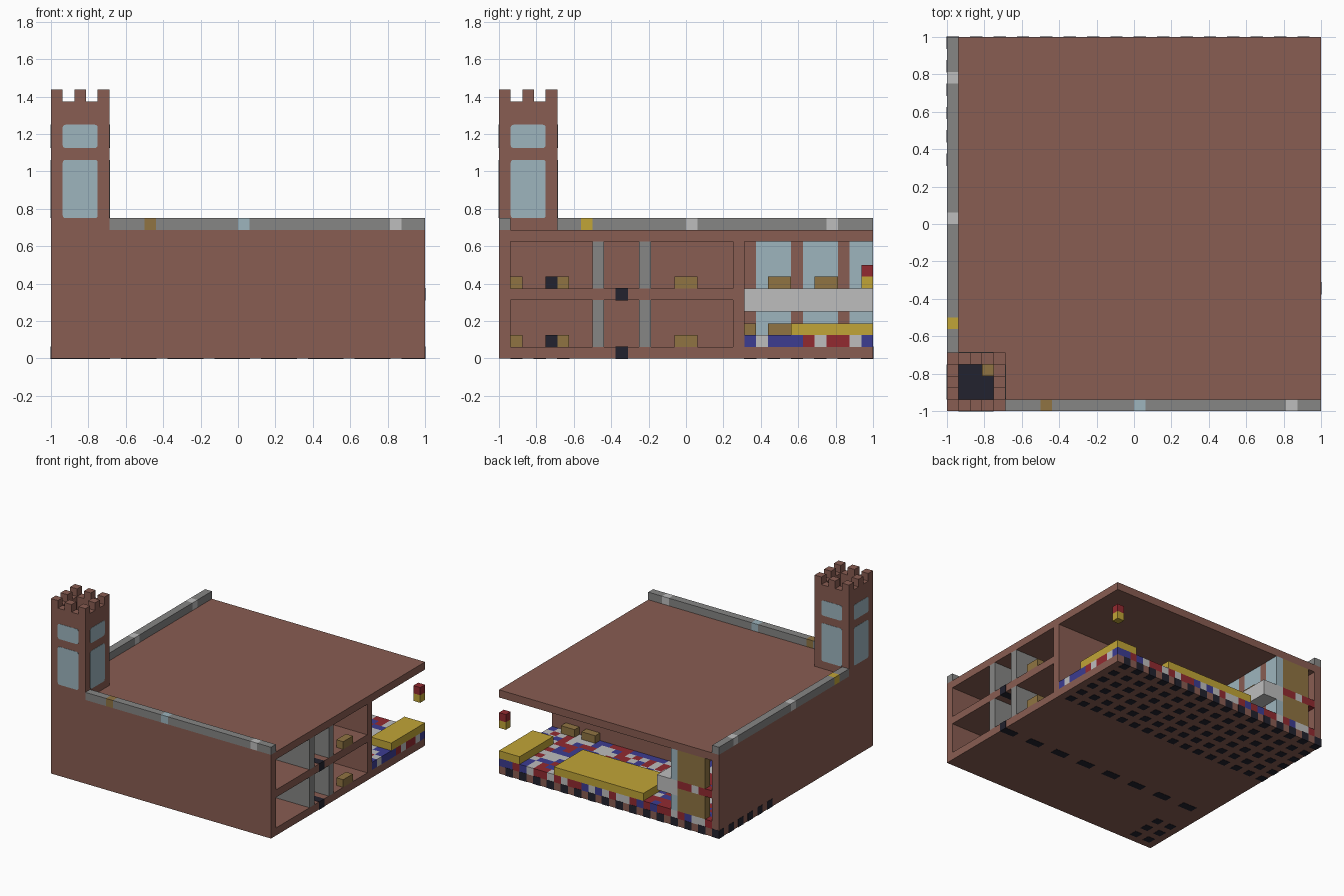
import bpy, bmesh, random
from mathutils import Vector

random.seed(7)
U = 1 / 16      # one block
EPS = 0.03      # how far flush inlays stand proud, in blocks

cube = bpy.data.objects.get("Cube")
if cube:
    bpy.data.objects.remove(cube, do_unlink=True)


def material(name, rgb):
    linear = [((c / 255 + 0.055) / 1.055) ** 2.4 for c in rgb] + [1]
    m = bpy.data.materials.new(name)
    m.use_nodes = True
    m.diffuse_color = linear
    m.node_tree.nodes["Principled BSDF"].inputs["Base Color"].default_value = linear
    return m


BRICK = material("brick", (137, 93, 82))
GREY = material("stone grey", (134, 134, 133))
GLASS = material("pale blue glass", (157, 181, 190))
WHITE = material("white", (190, 190, 190))
YELLOW = material("yellow", (193, 165, 55))
RED = material("red", (146, 42, 48))
BLUE = material("blue", (60, 60, 145))
BROWN = material("brown", (144, 116, 66))
BLACK = material("black", (34, 34, 46))


def blocks(name, boxes, mats, pick=None, grow=0, round_axis=None):
    """One object from boxes (x0, y0, z0, x1, y1, z1) in block units."""
    if not isinstance(mats, list):
        mats = [mats]
    bm = bmesh.new()
    for i, b in enumerate(boxes):
        lo = Vector(b[:3]) - Vector((grow,) * 3)
        hi = Vector(b[3:]) + Vector((grow,) * 3)
        verts = bmesh.ops.create_cube(bm, size=1)["verts"]
        for v in verts:
            v.co = [lo[k] + (v.co[k] + 0.5) * (hi[k] - lo[k]) for k in range(3)]
        for f in {f for v in verts for f in v.link_faces}:
            f.material_index = pick[i] if pick else 0
        if round_axis is not None:
            edges = {e for v in verts for e in v.link_edges
                     if abs((e.verts[0].co - e.verts[1].co)[round_axis]) > 0.001}
            bmesh.ops.bevel(bm, geom=list(edges), offset=0.25, segments=3,
                            profile=0.5, affect='EDGES')
    for v in bm.verts:
        v.co = (v.co.x * U - 1, v.co.y * U - 1, v.co.z * U)
    bmesh.ops.recalc_face_normals(bm, faces=bm.faces)
    mesh = bpy.data.meshes.new(name)
    bm.to_mesh(mesh)
    bm.free()
    for m in mats:
        mesh.materials.append(m)
    ob = bpy.data.objects.new(name, mesh)
    bpy.context.collection.objects.link(ob)
    return ob


def unit(x, y, z):
    return (x, y, z, x + 1, y + 1, z + 1)


# Main shell
blocks("ground_floor", [(0, 0, 0, 32, 32, 1)], BRICK)
blocks("roof", [(0, 0, 10, 32, 32, 11)], BRICK)
blocks("front_wall", [(0, 0, 1, 32, 1, 10)], BRICK)
blocks("side_wall", [(0, 1, 1, 1, 32, 10)], BRICK)
blocks("hall_back_wall", [(1, 20, 1, 32, 21, 10)], BRICK)
blocks("upper_floor", [(1, 1, 5, 32, 20, 6)], BRICK)

# Corridor walls, room partitions and furniture on both storeys
LEVELS = (1, 6)
blocks("corridor_walls", [(1, y, z, 32, y + 1, z + 4) for z in LEVELS for y in (8, 12)], GREY)
blocks("room_partitions", [(x, y, z, x + 1, y + d, z + 4) for z in LEVELS
                           for x in (8, 16, 24) for y, d in ((1, 7), (13, 7))], BRICK)
rooms = [(x, z) for x in (1, 9, 17, 25) for z in LEVELS]
blocks("stools", [unit(x, y, z) for x, z in rooms for y in (1, 5)], BROWN)
blocks("stoves", [unit(x, 4, z) for x, z in rooms], BLACK)
blocks("benches", [(x + 6, 15, z, x + 7, 17, z + 1) for x, z in rooms], BROWN)

# Dark inlays in the floors
blocks("corridor_inlays", [(x, 10, z, x + 2, 11, z + 1) for x in range(2, 32, 4)
                           for z in (0, 5)], BLACK, grow=EPS)
blocks("hall_inlays", [unit(x, y, 0) for x in range(0, 32, 2) for y in range(21, 32, 2)],
       BLACK, grow=EPS)
blocks("tower_inlays", [unit(x, y, 0) for x in (1, 3) for y in (1, 3, 5)], BLACK, grow=EPS)

# Patchwork floor of the open hall
EDGE = "BWBBBRWRRWB"
cells = [(x, y) for x in range(1, 32) for y in range(21, 32)]
blocks("patchwork_floor", [unit(x, y, 1) for x, y in cells], [RED, WHITE, BLUE],
       ["RWB".index(EDGE[y - 21]) if x == 31 else random.randrange(3) for x, y in cells])

# Yellow platforms, chests and hanging lamp
blocks("corner_platform", [(29, 25, 2, 32, 32, 3)], YELLOW)
blocks("long_platform", [(11, 26, 2, 24, 32, 3)], YELLOW)
blocks("wall_chests", [(x, 21, 2, x + 2, 22, 3) for x in (25, 28)], BROWN)
blocks("corner_lamp", [unit(31, 31, 6), unit(31, 31, 7)], [YELLOW, RED], [0, 1])

# Balcony with its patchwork deck, and the glazed bay behind it
blocks("balcony", [(6, 21, 4, 9, 32, 6)], WHITE)
deck = [(x, y) for x in range(1, 6) for y in range(21, 32)]
blocks("balcony_deck", [unit(x, y, 5) for x, y in deck], [RED, WHITE, BLUE],
       [random.randrange(3) for c in deck])
STOREYS = ((2, 4), (6, 10))
blocks("bay_posts", [(6, y, a, 7, y + 1, b) for y in (21, 25, 29) for a, b in STOREYS], BRICK)
blocks("bay_glass", [(6, y, a, 7, e, b) for y, e in ((22, 25), (26, 29), (30, 32))
                     for a, b in STOREYS], GLASS)
blocks("bay_end_panel", [(2, 31, a, 6, 32, b) for a, b in ((2, 5), (6, 10))], BROWN)
blocks("balcony_benches", [(7, y, 6, 8, y + 2, 7) for y in (23, 27)], BROWN)
blocks("lower_bench", [(8, 23, 2, 9, 25, 3)], BROWN)

# Parapets with single coloured blocks
accents_x = {8: 1, 16: 2, 29: 3}
accents_y = {7: 4, 16: 3, 28: 3}
PARAPET = [GREY, BROWN, GLASS, WHITE, YELLOW]


def runs(start, accents):
    """Split a parapet into plain stretches and accent blocks."""
    out, at = [], start
    for a, c in accents.items():
        out += [(at, a, 0), (a, a + 1, c)]
        at = a + 1
    return out + [(at, 32, 0)]


front, side = runs(5, accents_x), runs(5, accents_y)
blocks("front_parapet", [(a, 0, 11, b, 1, 12) for a, b, c in front], PARAPET,
       [c for a, b, c in front])
blocks("side_parapet", [(0, a, 11, 1, b, 12) for a, b, c in side], PARAPET,
       [c for a, b, c in side])

# Tower shaft, battlements and windows
blocks("tower_walls", [(0, 0, 11, 5, 1, 22), (0, 4, 11, 5, 5, 22),
                       (0, 1, 11, 1, 4, 22), (4, 1, 11, 5, 4, 22)], BRICK)
blocks("tower_merlons", [unit(x, y, 22) for x in (0, 2, 4) for y in (0, 2, 4)
                         if (x, y) != (2, 2)], BRICK)
blocks("tower_floor", [(1, 1, 17, 4, 4, 18)], BLACK)
blocks("tower_ladder", [(3, 3, 18, 4, 4, 19)], BROWN)
WINDOWS = ((12, 17), (18, 20))
SIDES = ((-EPS, EPS), (5 - EPS, 5 + EPS))
blocks("tower_windows_front_back", [(1, p, a, 4, q, b) for p, q in SIDES
                                    for a, b in WINDOWS], GLASS, round_axis=1)
blocks("tower_windows_sides", [(p, 1, a, q, 4, b) for p, q in SIDES
                               for a, b in WINDOWS], GLASS, round_axis=0)
